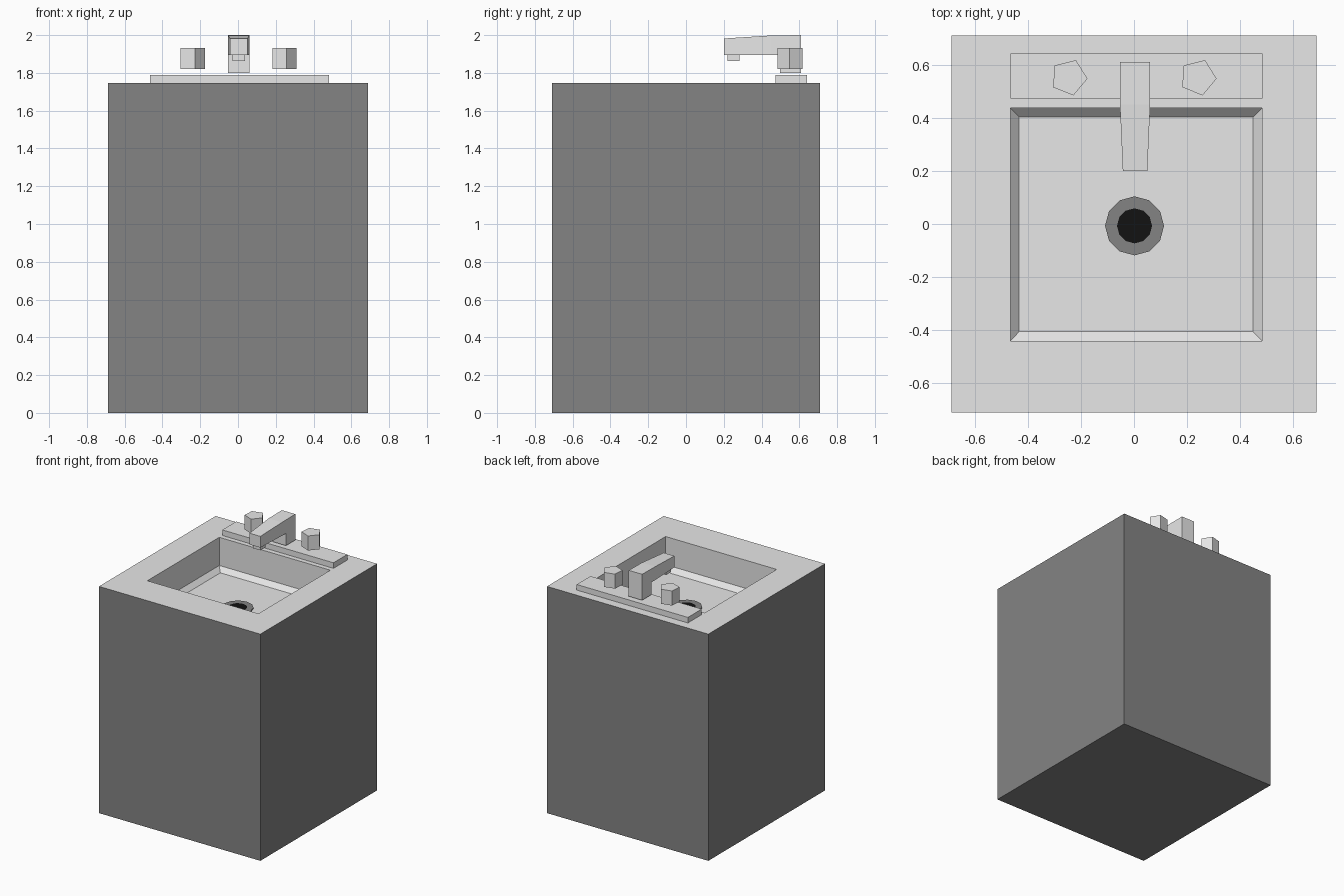
import bpy, bmesh, math

cube = bpy.data.objects.get("Cube")
if cube:
    bpy.data.objects.remove(cube, do_unlink=True)


def material(name, value):
    mat = bpy.data.materials.new(name)
    mat.use_nodes = True
    color = (value, value, value, 1)
    mat.diffuse_color = color
    mat.node_tree.nodes["Principled BSDF"].inputs["Base Color"].default_value = color
    return mat


LIGHT = material("light grey", 0.8)
DARK = material("dark grey", 0.23)
BLACK = material("black", 0.006)


def loft(name, rings, mat, cap_start=True, cap_end=True):
    """Skin a series of equal-length point rings, with optional end caps."""
    bm = bmesh.new()
    loops = [[bm.verts.new(p) for p in ring] for ring in rings]
    for a, b in zip(loops, loops[1:]):
        for i in range(len(a)):
            j = (i + 1) % len(a)
            bm.faces.new((a[i], a[j], b[j], b[i]))
    if cap_start:
        bm.faces.new(loops[0][::-1])
    if cap_end:
        bm.faces.new(loops[-1])
    if cap_start and cap_end:
        bmesh.ops.recalc_face_normals(bm, faces=bm.faces)
    mesh = bpy.data.meshes.new(name)
    bm.to_mesh(mesh)
    bm.free()
    mesh.materials.append(mat)
    obj = bpy.data.objects.new(name, mesh)
    bpy.context.collection.objects.link(obj)
    return obj


def rect(x0, x1, y0, y1, z):
    return [(x0, y0, z), (x1, y0, z), (x1, y1, z), (x0, y1, z)]


def polygon(x, y, z, r, sides, phase=0.0):
    step = 2 * math.pi / sides
    return [(x + r * math.cos(phase + i * step), y + r * math.sin(phase + i * step), z)
            for i in range(sides)]


def box(name, x0, x1, y0, y1, z0, z1, mat):
    return loft(name, [rect(x0, x1, y0, y1, z0), rect(x0, x1, y0, y1, z1)], mat)


TOP, FLOOR = 1.747, 1.495
W, D = 0.6875, 0.71

# Cabinet, open at the top where the counter closes it
loft("cabinet", [rect(-W, W, -D, D, 0), rect(-W, W, -D, D, TOP)], DARK, cap_end=False)

# Counter top with the sunken basin: straight walls, chamfer, flat floor
loft("counter_and_basin", [
    rect(-W, W, -D, D, TOP),
    rect(-0.465, 0.482, -0.44, 0.436, TOP),
    rect(-0.465, 0.482, -0.44, 0.436, FLOOR + 0.035),
    rect(-0.432, 0.448, -0.405, 0.402, FLOOR),
], LIGHT, cap_start=False)

# Drain flange and its dark opening
DZ = FLOOR + 0.008
loft("drain_ring", [polygon(0.002, -0.007, z, r, 12) for z, r in
     ((FLOOR, 0.111), (DZ, 0.111), (DZ, 0.066))], DARK, cap_start=False, cap_end=False)
loft("drain_hole", [polygon(0.002, -0.007, z, 0.066, 24) for z in (FLOOR, DZ)], BLACK)

# Faucet base plate
box("faucet_plate", -0.465, 0.483, 0.473, 0.641, TOP, 1.79, LIGHT)

# Spout: tapered arm, rear column, square nozzle
sections = [(0.20, -0.042, 0.050, 1.982), (0.45, -0.053, 0.061, 1.998),
            (0.61, -0.053, 0.061, 2.0)]
loft("spout_arm", [[(x0, y, 1.895), (x1, y, 1.895), (x1, y, z), (x0, y, z)]
                   for y, x0, x1, z in sections], LIGHT)
box("spout_column", -0.053, 0.061, 0.497, 0.61, 1.80, 1.895, LIGHT)
box("spout_nozzle", -0.028, 0.036, 0.22, 0.283, 1.863, 1.895, LIGHT)

# Five-sided tap handles
for name, x in (("right_handle", -0.245), ("left_handle", 0.241)):
    loft(name, [polygon(x, 0.552, z, 0.07, 5, math.radians(-4)) for z in (1.82, 1.932)], LIGHT)
